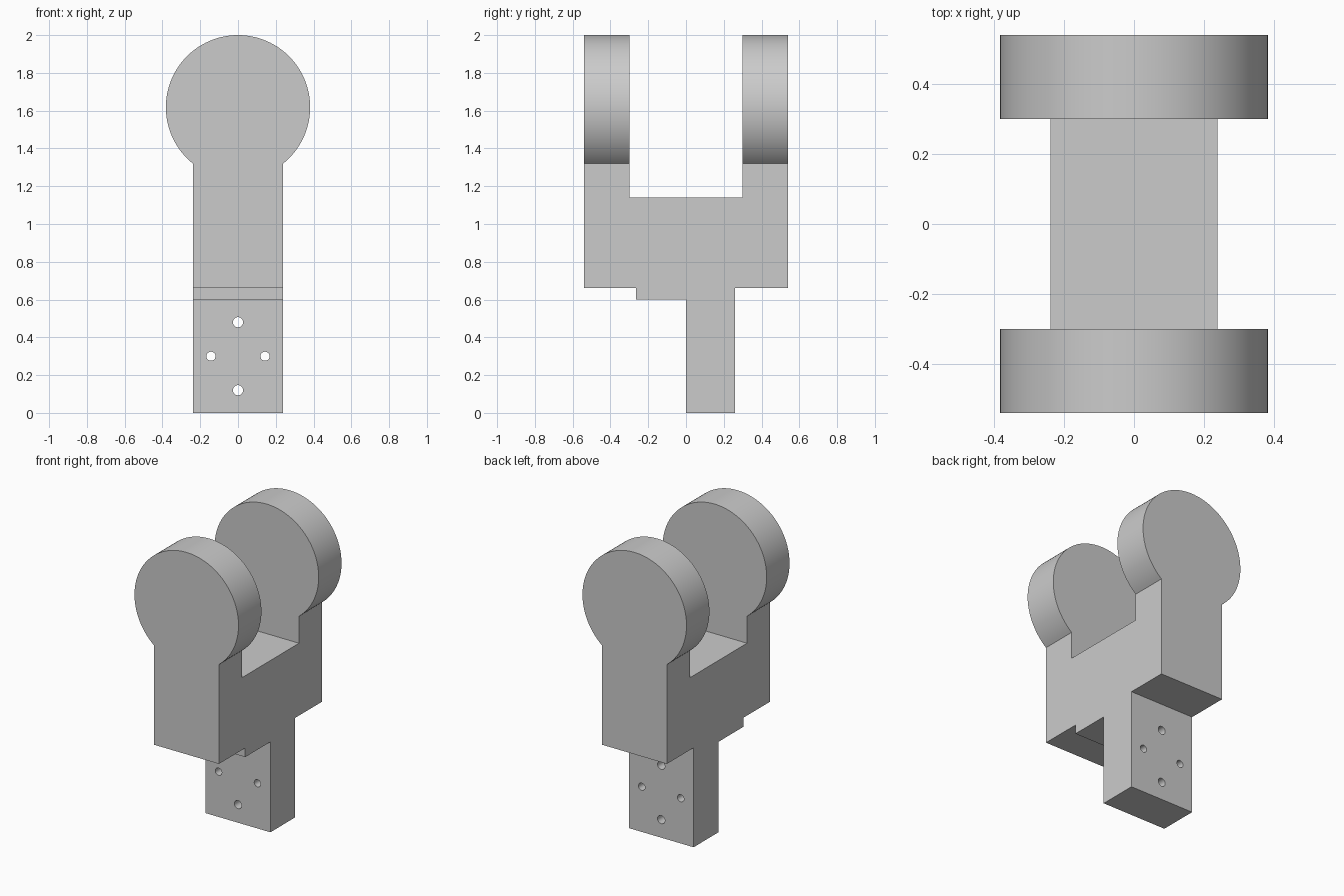
import bpy, bmesh
from math import cos, sin, asin, pi, radians
from mathutils import Vector, Matrix

cube = bpy.data.objects.get("Cube")
if cube:
    bpy.data.objects.remove(cube)

grey = bpy.data.materials.new("plain_grey")
grey.use_nodes = True
colour = (0.6, 0.6, 0.6, 1)
grey.diffuse_color = colour
grey.node_tree.nodes["Principled BSDF"].inputs["Base Color"].default_value = colour


def finish(bm, name):
    bmesh.ops.recalc_face_normals(bm, faces=bm.faces)
    mesh = bpy.data.meshes.new(name)
    bm.to_mesh(mesh)
    bm.free()
    mesh.materials.append(grey)
    obj = bpy.data.objects.new(name, mesh)
    bpy.context.collection.objects.link(obj)
    return obj


def prism(name, points, depth):
    """Extrude a closed outline of 3D points along the vector depth."""
    bm = bmesh.new()
    face = bm.faces.new([bm.verts.new(p) for p in points])
    new = bmesh.ops.extrude_face_region(bm, geom=[face])["geom"]
    verts = [v for v in new if isinstance(v, bmesh.types.BMVert)]
    bmesh.ops.translate(bm, verts=verts, vec=Vector(depth))
    return finish(bm, name)


def boolean(obj, cutter, operation):
    mod = obj.modifiers.new(cutter.name, "BOOLEAN")
    mod.operation = operation
    mod.solver = "EXACT"
    mod.object = cutter
    bpy.context.view_layer.objects.active = obj
    bpy.ops.object.modifier_apply(modifier=mod.name)
    bpy.data.objects.remove(cutter)


# Front outline: straight shank with a round head
half, radius, centre, steps = 0.238, 0.382, 1.618, 96
neck = -pi / 2 + asin(half / radius)
sweep = pi - 2 * neck
head = [(radius * cos(neck + sweep * i / steps), -0.7,
         centre + radius * sin(neck + sweep * i / steps)) for i in range(steps + 1)]
fork = prism("fork_bracket", [(-half, -0.7, 0), (half, -0.7, 0)] + head, (0, 1.4, 0))

# Side outline: two arms, bridge, step and tang
side = [(0, -0.1), (0.26, -0.1), (0.26, 0.66), (0.54, 0.66), (0.54, 2.1), (0.3, 2.1),
        (0.3, 1.14), (-0.3, 1.14), (-0.3, 2.1), (-0.54, 2.1), (-0.54, 0.66),
        (-0.264, 0.66), (-0.264, 0.6), (0, 0.6)]
boolean(fork, prism("side_outline", [(-0.5, y, z) for y, z in side], (1, 0, 0)), "INTERSECT")

# Four bolt holes through the tang
bm = bmesh.new()
for x, z, r in ((0, 0.48, 0.027), (0, 0.12, 0.027), (-0.143, 0.3, 0.024), (0.143, 0.3, 0.024)):
    bmesh.ops.create_cone(bm, cap_ends=True, segments=32, radius1=r, radius2=r, depth=0.5,
                          matrix=Matrix.Translation((x, 0.13, z)) @ Matrix.Rotation(pi / 2, 4, "X"))
boolean(fork, finish(bm, "bolt_holes"), "DIFFERENCE")

# Smooth the round faces, keep the edges crisp
bpy.ops.object.select_all(action="DESELECT")
fork.select_set(True)
bpy.context.view_layer.objects.active = fork
bpy.ops.object.shade_smooth_by_angle(angle=radians(30))
